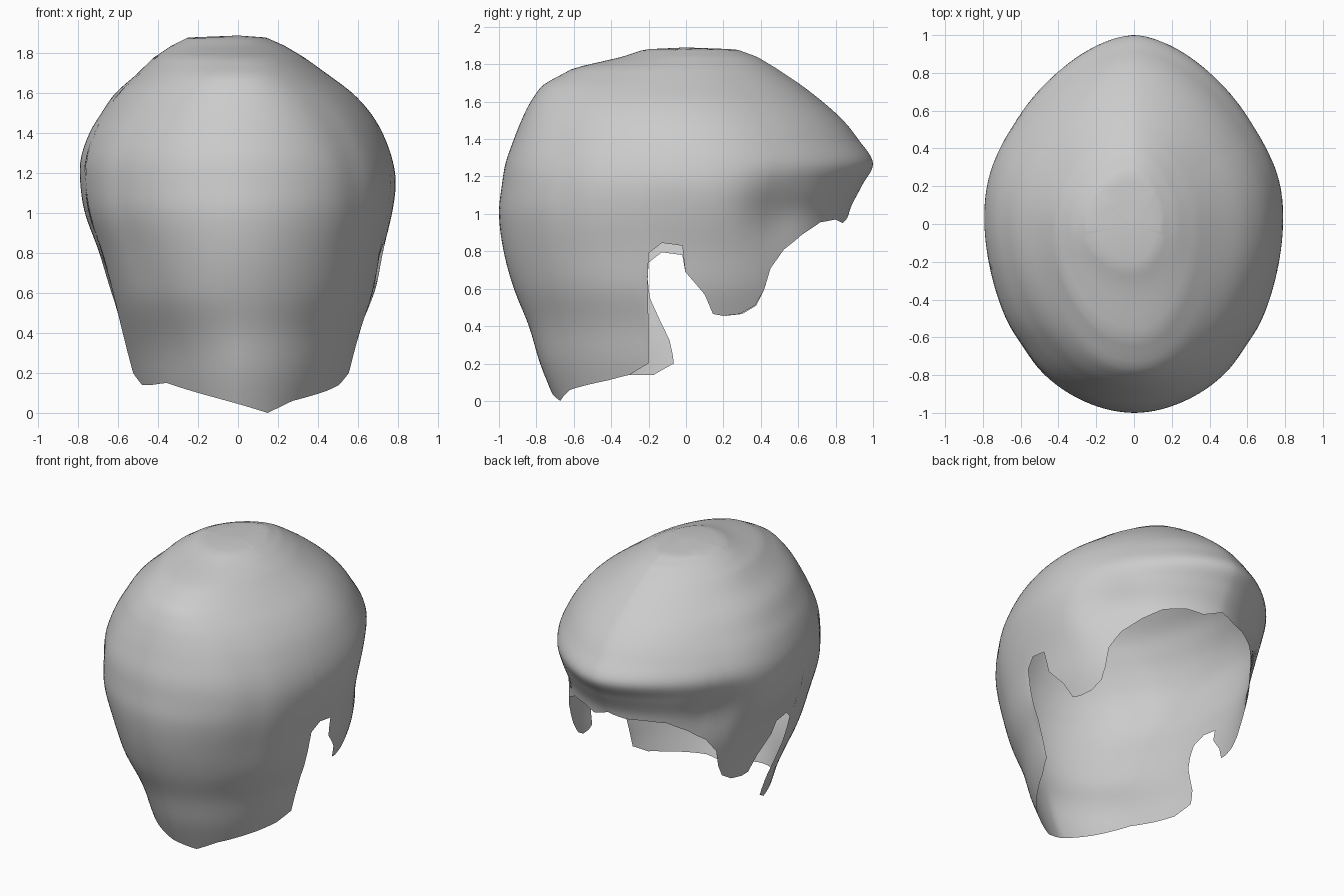
import bpy, bmesh, math

if "Cube" in bpy.data.objects:
    bpy.data.objects.remove(bpy.data.objects["Cube"])

# Half-widths of the shell at key heights: z, back, front, left, right
KEYS = [
    (0.00, .70, .80, .48, .50), (0.20, .78, .82, .54, .57), (0.40, .84, .84, .59, .62),
    (0.60, .92, .86, .64, .69), (0.80, .975, .865, .70, .73), (1.00, 1.0, .87, .77, .775),
    (1.15, .985, .94, .79, .79), (1.27, .965, 1.0, .785, .77), (1.40, .92, .92, .74, .72),
    (1.50, .88, .84, .68, .66), (1.60, .83, .73, .61, .57), (1.70, .75, .60, .50, .44),
    (1.78, .60, .48, .42, .33), (1.84, .34, .38, .33, .23), (1.88, .22, .27, .25, .14),
    (1.89, .0, .0, .0, .0)]
TOP = KEYS[-1][0]


def radius(z, c):
    """Smooth (Hermite) interpolation of column c at height z."""
    z = min(max(z, 0), TOP)
    i = 0
    while i < len(KEYS) - 2 and z > KEYS[i + 1][0]:
        i += 1
    z0, z1 = KEYS[i][0], KEYS[i + 1][0]
    a, b = KEYS[i][c], KEYS[i + 1][c]
    u = (z - z0) / (z1 - z0)
    if z0 >= 1.7:
        return a + (b - a) * u

    def slope(k):
        lo, hi = max(k - 1, 0), min(k + 1, len(KEYS) - 1)
        return (KEYS[hi][c] - KEYS[lo][c]) / (KEYS[hi][0] - KEYS[lo][0])
    m0, m1 = slope(i) * (z1 - z0), slope(i + 1) * (z1 - z0)
    return ((2*u**3 - 3*u**2 + 1) * a + (u**3 - 2*u**2 + u) * m0
            + (3*u**2 - 2*u**3) * b + (u**3 - u**2) * m1)


def bump(v, centre, width):
    return math.exp(-((v - centre) / width) ** 2)


def point(phi, z, side):
    """phi runs from 0 at the back (-y) to pi at the brow (+y)."""
    c, s = math.cos(phi), max(math.sin(phi), 0)
    front = c < 0
    y = -c * radius(z, 2 if front else 1)
    x = radius(z, 4 if side > 0 else 3) * s ** (1 + 0.25 * min(1, max(0, -c * 2)))
    # recessed temples below the swept-back fringe, soft swell behind the ears
    x -= 0.05 * bump(y, .5, .16) * bump(z, 1.0, .17)
    k = 1 - 0.015 * bump(y, -.66, .09) * bump(z, 1.2, .5) * s
    k += 0.008 * math.sin(5 * phi + 4 * z) * s
    # the left neck flap reaches further forward
    if side < 0:
        u = min(1, max(0, (.62 - z) / .4))
        y += .14 * u * u * (3 - 2 * u) * s * (1 if not front else .3)
    return side * x * k, y * k, z


def edge_columns(side):
    """Lower rim as (phi, z): nape, neck flap, ear notch, sideburn, hairline."""
    if side > 0:
        rim = [(0, .045), (.3, 0), (.55, .06)]
    else:
        rim = [(0, .045), (.4, .10), (.75, .15)]
    lift = 0 if side > 0 else -.05
    pts = [(-.42, .11 if side > 0 else .14), (-.3, .14), (-.2, .2), (-.2, .45), (-.205, .65),
           (-.2, .79 + lift), (-.13, .845 + lift), (-.02, .83 + lift), (-.004, .69), (.1, .57),
           (.145, .465), (.2, .455), (.29, .465), (.37, .51), (.415, .59), (.45, .71),
           (.52, .81), (.62, .89), (.72, .955), (.80, .97)]
    rim += [(math.acos(-y / radius(z, 1 if y < 0 else 2)), z) for y, z in pts]
    rim += [(2.9, .97 if side < 0 else .95), (math.pi, 1.0)]
    cols = []
    for (p0, z0), (p1, z1) in zip(rim, rim[1:]):
        n = max(2, math.ceil((p1 - p0) / .05))
        cols += [(p0 + (p1 - p0) * i / n, z0 + (z1 - z0) * i / n) for i in range(n)]
    return cols + [rim[-1]]


# Hair shell: columns run from the crown down to the rim on each side
ROWS = 56
bm = bmesh.new()
for side in (1, -1):
    grid = []
    for phi, rim_z in edge_columns(side):
        grid.append([bm.verts.new(point(phi, TOP - (TOP - rim_z) * (r / ROWS) ** 1.6, side))
                     for r in range(ROWS + 1)])
    for a, b in zip(grid, grid[1:]):
        for r in range(ROWS):
            quad = [a[r], a[r + 1], b[r + 1], b[r]]
            bm.faces.new(quad if side > 0 else quad[::-1])
bmesh.ops.remove_doubles(bm, verts=bm.verts, dist=0.0005)
bmesh.ops.recalc_face_normals(bm, faces=bm.faces)
top_face = max(bm.faces, key=lambda f: f.calc_center_median().z)
if top_face.normal.z < 0:
    bmesh.ops.reverse_faces(bm, faces=bm.faces)
for f in bm.faces:
    f.smooth = True

mesh = bpy.data.meshes.new("hair_shell")
bm.to_mesh(mesh)
bm.free()
hair = bpy.data.objects.new("hair_shell", mesh)
bpy.context.collection.objects.link(hair)

# One plain grey colour
grey = bpy.data.materials.new("plain_grey")
grey.diffuse_color = (0.6, 0.6, 0.6, 1)
grey.use_nodes = True
grey.node_tree.nodes["Principled BSDF"].inputs["Base Color"].default_value = grey.diffuse_color
mesh.materials.append(grey)
